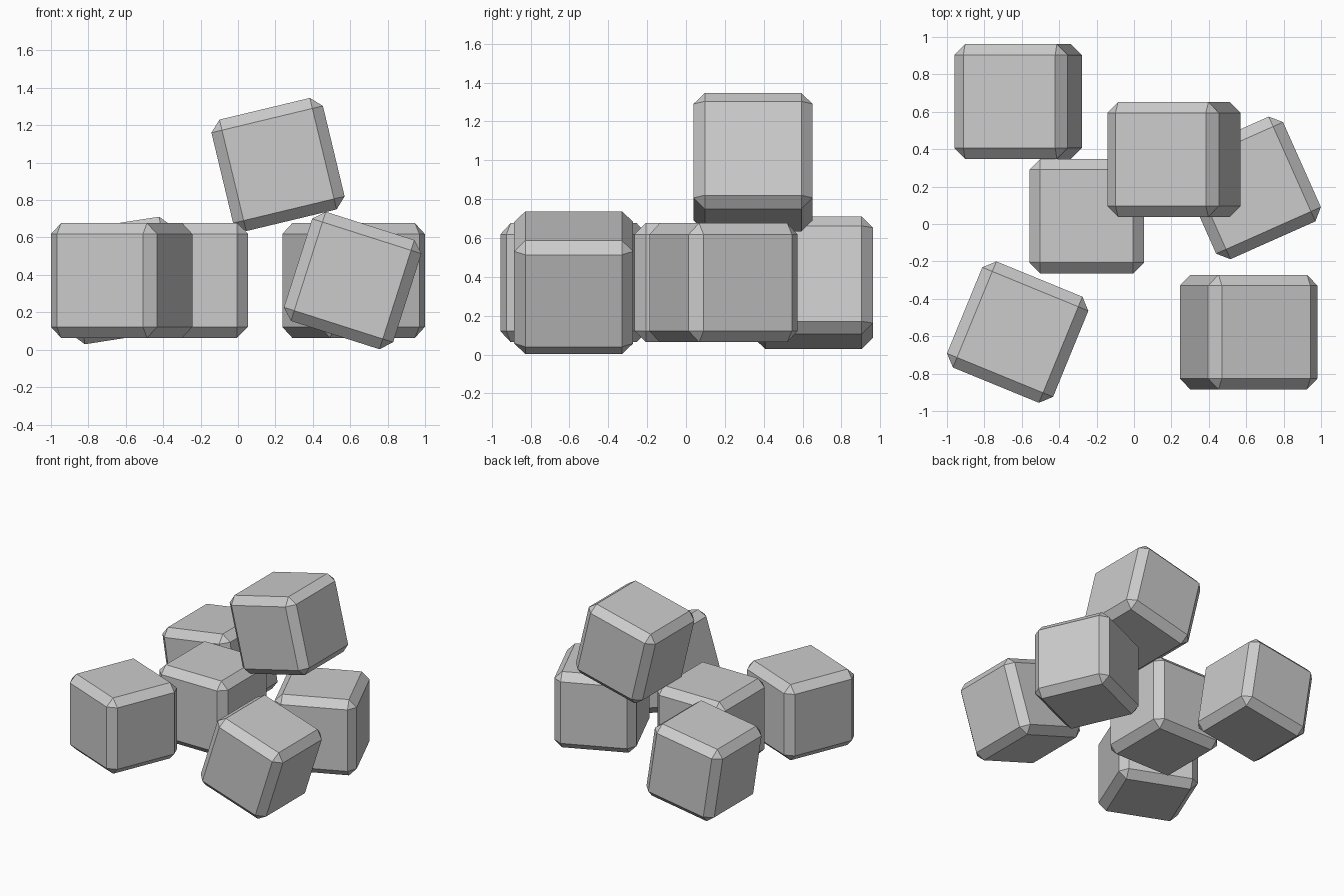
import bpy
from math import radians

if "Cube" in bpy.data.objects:
    bpy.data.objects.remove(bpy.data.objects["Cube"])

SIZE = 0.613
BEVEL = 0.058


def cube(name, loc, tilt=0.0, turn=0.0):
    """Chamfered cube, tilted about y and turned about z (degrees)."""
    bpy.ops.mesh.primitive_cube_add(size=SIZE, location=loc,
                                    rotation=(0, radians(tilt), radians(turn)))
    ob = bpy.context.object
    ob.name = name
    mod = ob.modifiers.new("chamfer", 'BEVEL')
    mod.width = BEVEL
    mod.segments = 1
    mod.limit_method = 'NONE'
    return ob


Z = 0.37

# Bottom layer of scattered cubes
cube("middle_cube", (-0.253, 0.042, Z))
cube("back_left_cube", (-0.62, 0.655, Z), tilt=-8.8)
cube("front_left_cube", (-0.622, -0.578, Z), turn=-22.3)
cube("right_cube", (0.618, 0.193, Z), turn=-66)
cube("front_right_cube", (0.613, -0.578, Z), tilt=17.7)

# Cube resting on top
cube("top_cube", (0.214, 0.345, 0.99), tilt=-13.5)
